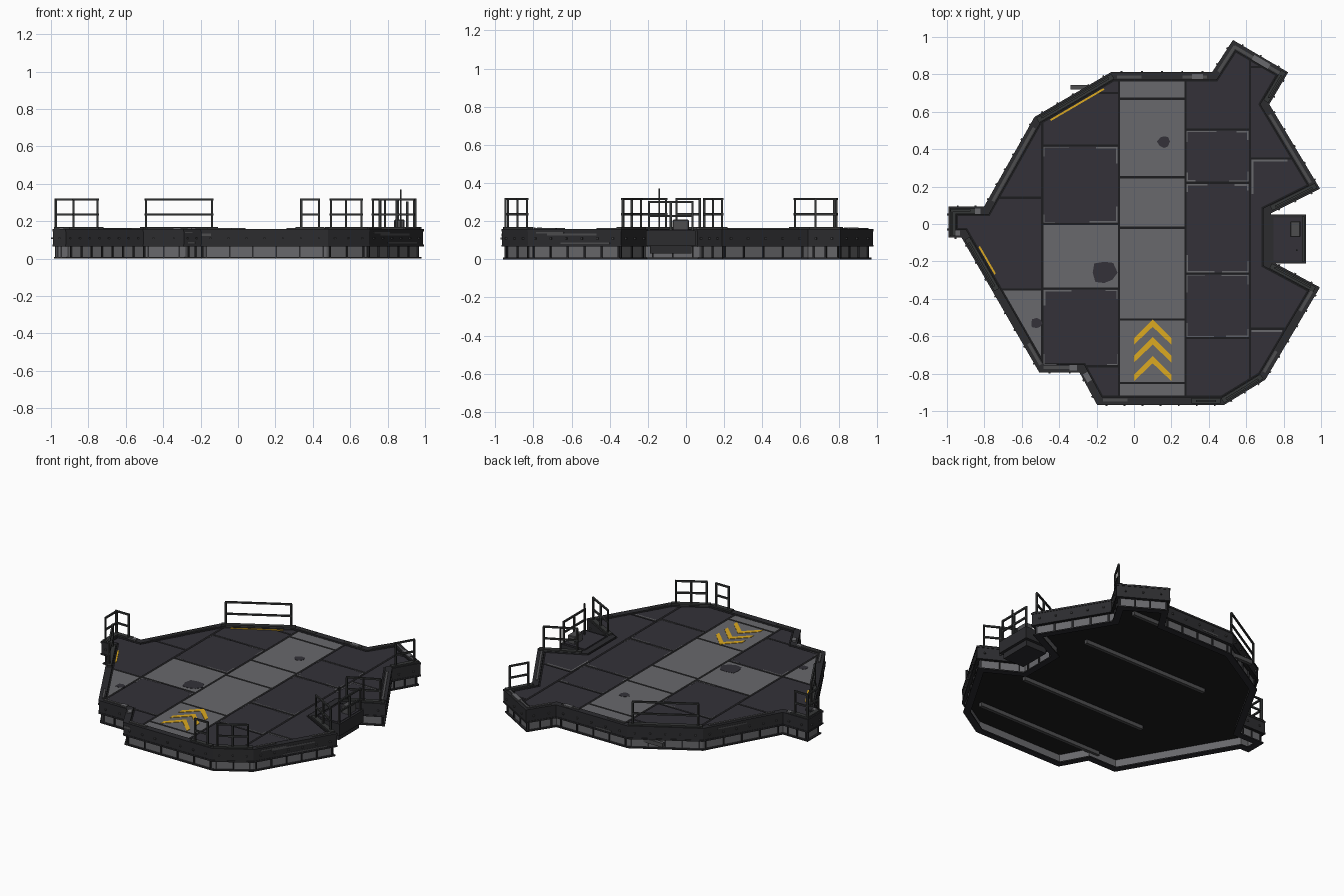
import bpy, bmesh, math, random
from mathutils import Vector, Matrix
from mathutils.geometry import tessellate_polygon

if "Cube" in bpy.data.objects:
    bpy.data.objects.remove(bpy.data.objects["Cube"])
random.seed(4)

def mat(name, r, g, b):
    m = bpy.data.materials.new(name)
    m.diffuse_color = (r, g, b, 1)
    m.use_nodes = True
    m.node_tree.nodes["Principled BSDF"].inputs["Base Color"].default_value = m.diffuse_color
    return m

DARK = mat("dark_deck_plate", .033, .031, .040)
LIGHT = mat("worn_light_grey", .140, .140, .149)
FRAME = mat("frame_charcoal", .025, .025, .028)
SEAM = mat("seam_black", .012, .012, .013)
RAIL = mat("rail_grey", .036, .038, .038)
MID = mat("strip_mid_grey", .075, .075, .078)
YELLOW = mat("hazard_yellow", .72, .40, .015)

# platform outline, counter-clockwise
P = [Vector(p) for p in [
    (-.99, -.07), (-.92, -.07), (-.505, -.79), (-.29, -.79), (-.195, -.965), (.48, -.965),
    (.70, -.83), (.99, -.34), (.73, -.20), (.73, .06), (.99, .19), (.72, .64), (.82, .81),
    (.53, .98), (.42, .81), (-.12, .81), (-.53, .57), (-.80, .09), (-.99, .09)]]
N = len(P)

def edge(i):
    a, b = P[i % N], P[(i + 1) % N]
    d = (b - a).normalized()
    return a, b, d, Vector((-d.y, d.x))

def elen(i):
    return (edge(i)[1] - edge(i)[0]).length

def offset(dist):
    out = []
    for i in range(N):
        n0, n1 = edge(i - 1)[3], edge(i)[3]
        out.append(P[i] + (n0 + n1) * (dist / (1 + n0.dot(n1))))
    return out

def finish(name, bm, *mats, recalc=True):
    if recalc:
        bmesh.ops.recalc_face_normals(bm, faces=bm.faces[:])
    me = bpy.data.meshes.new(name)
    bm.to_mesh(me)
    bm.free()
    for m in mats:
        me.materials.append(m)
    ob = bpy.data.objects.new(name, me)
    bpy.context.collection.objects.link(ob)
    return ob

def prism(bm, pts, z0, z1):
    f = bm.faces.new([bm.verts.new((p[0], p[1], z0)) for p in pts])
    g = bmesh.ops.extrude_face_region(bm, geom=[f])
    bmesh.ops.translate(bm, vec=(0, 0, z1 - z0),
                        verts=[v for v in g["geom"] if isinstance(v, bmesh.types.BMVert)])

def box(bm, x0, x1, y0, y1, z0, z1):
    prism(bm, [(x0, y0), (x1, y0), (x1, y1), (x0, y1)], z0, z1)

def ring(bm, d0, d1, z0, z1):
    vs = [[bm.verts.new((p.x, p.y, z)) for p in offset(d)]
          for d, z in ((d0, z0), (d0, z1), (d1, z1), (d1, z0))]
    for k in range(4):
        for i in range(N):
            j = (i + 1) % N
            bm.faces.new([vs[k][i], vs[k][j], vs[(k + 1) % 4][j], vs[(k + 1) % 4][i]])

def edge_box(bm, i, s0, s1, d0, d1, z0, z1):
    # box that follows an outline edge; s = distance along, d = inward distance
    a, b, d, n = edge(i)
    prism(bm, [a + d * s + n * k for s, k in ((s0, d0), (s1, d0), (s1, d1), (s0, d1))], z0, z1)

def bar(bm, a, b, t):
    a, b = Vector(a), Vector(b)
    v = b - a
    m = Matrix.Translation((a + b) / 2) @ v.to_track_quat('Z', 'Y').to_matrix().to_4x4() \
        @ Matrix.Diagonal((t, t, v.length, 1))
    bmesh.ops.create_cube(bm, size=1, matrix=m)

# main hull slab: black underside and top bed, charcoal sides
bm = bmesh.new()
prism(bm, P, .066, .148)
bmesh.ops.recalc_face_normals(bm, faces=bm.faces[:])
for f in bm.faces:
    f.material_index = 1 if abs(f.normal.z) > .5 else 0
bmesh.ops.triangulate(bm, faces=[f for f in bm.faces if len(f.verts) > 4])
finish("hull_slab", bm, FRAME, SEAM)

# rim, lower lip, bottom flange, stiffeners, skirt
bm = bmesh.new()
ring(bm, -.003, .040, .146, .158)
ring(bm, -.003, .012, .066, .076)
finish("edge_rim", bm, FRAME)
bm = bmesh.new()
ring(bm, .006, .05, 0, .008)
for i in range(N):
    L = elen(i)
    n = max(1, round(L / .125))
    for k in range(n + 1):
        s = .025 + (L - .05) * k / n
        edge_box(bm, i, s - .004, s + .004, .012, .03, .006, .068)
finish("bottom_flange_and_stiffeners", bm, FRAME)
bm = bmesh.new()
ring(bm, .020, .034, .006, .067)
finish("skirt_panels", bm, LIGHT)

# bolts along the side band
bm = bmesh.new()
for i in range(N):
    L = elen(i)
    n = max(1, round(L / .1))
    for k in range(n):
        s = L * (k + .5) / n
        edge_box(bm, i, s - .005, s + .005, -.009, .002, .104, .114)
finish("side_bolts", bm, MID)

# worn patches on the side band
bm = bmesh.new()
for i, s0, s1, z0, z1 in ((6, .05, .22, .134, .142), (6, .12, .42, .124, .134), (6, .2, .5, .08, .088),
                          (3, .02, .1, .136, .141), (3, .05, .13, .08, .088), (4, .0, .05, .12, .135),
                          (14, .3, .42, .08, .09), (16, .1, .3, .13, .138)):
    edge_box(bm, i, s0, s1, -.002, .003, z0, z1)
finish("side_wear", bm, MID)

# underside beams
bm = bmesh.new()
for y in (.73, .27, -.33, -.75):
    box(bm, -.34, .62, y - .012, y + .012, .04, .068)
finish("underside_beams", bm, MID)

# deck tiles: inner outline, cut into triangles, each clipped to the cell
inner = offset(.048)
tris = [[inner[k] for k in t] for t in tessellate_polygon([[p.to_3d() for p in inner]])]

def clip(poly, axis, lim, sign):
    out = []
    for k, q in enumerate(poly):
        p = poly[k - 1]
        a, b = (p[axis] - lim) * sign, (q[axis] - lim) * sign
        if (a < 0) != (b < 0):
            out.append(p.lerp(q, a / (a - b)))
        if b >= 0:
            out.append(q)
    return out

def tile(bm, x0, x1, y0, y1, idx):
    g = .006
    for poly in tris:
        for axis, lim, sign in ((0, x0 + g, 1), (0, x1 - g, -1), (1, y0 + g, 1), (1, y1 - g, -1)):
            poly = clip(poly, axis, lim, sign)
        if len(poly) > 2:
            f = bm.faces.new([bm.verts.new((p.x, p.y, .1525)) for p in poly])
            f.normal_update()
            if f.normal.z < 0:
                f.normal_flip()
            f.material_index = idx

cols = [(-1.1, -.49, (-1, -.35, .14, 1), (0,)), (-.49, -.08, (-1, -.76, -.345, 0, .42, .70, 1), (2,)),
        (-.08, .275, (-1, -.85, -.51, -.02, .25, .67, 1), range(6)),
        (.275, .62, (-1, -.61, -.265, .22, .505, 1), ()), (.62, 1.1, (-1, -.56, .35, .84, 1), ())]
bm = bmesh.new()
wear = bmesh.new()
for x0, x1, ys, lights in cols:
    for k in range(len(ys) - 1):
        lit = k in lights
        tile(bm, x0, x1, ys[k], ys[k + 1], 1 if lit else 0)
        # scuffed edges on the dark inner plates
        if not lit and abs(x0) < .6 and ys[k] > -.9 and ys[k + 1] < .6:
            a, b, c, d = x0 + .007, x1 - .007, ys[k] + .007, ys[k + 1] - .007
            for y, s in ((c, 1), (d, -1)):
                for x, t in ((a, 1), (b, -1)):
                    l, w = random.uniform(.04, .16), random.uniform(.004, .010)
                    box(wear, *sorted((x, x + t * l)), *sorted((y, y + s * w)), .15, .1537)
                    l = random.uniform(.03, .10)
                    box(wear, *sorted((x, x + t * w)), *sorted((y, y + s * l)), .15, .1537)
box(wear, .628, .82, .333, .345, .15, .1537)
box(wear, .628, .638, .16, .34, .15, .1537)
box(wear, .628, .79, -.578, -.567, .15, .1537)
finish("deck_tiles", bm, DARK, LIGHT, recalc=False)
finish("tile_edge_wear", wear, LIGHT)

# dark stains on the light tiles
bm = bmesh.new()
for x, y, r in ((.16, .44, .037), (-.16, -.26, .068), (-.52, -.53, .034), (.01, -.71, .012), (.19, -.71, .012)):
    prism(bm, [(x + r * random.uniform(.75, 1.1) * math.cos(t * math.tau / 8),
                y + r * random.uniform(.75, 1.1) * math.sin(t * math.tau / 8)) for t in range(8)], .15, .1542)
finish("deck_stains", bm, DARK)

# yellow chevrons and edge lines
bm = bmesh.new()
for y in (-.51, -.605, -.705):
    prism(bm, [(0, y - .1), (0, y - .135), (.1, y - .04), (.2, y - .135), (.2, y - .1), (.1, y)], .15, .155)
edge_box(bm, 15, .08, .41, .05, .06, .15, .156)
edge_box(bm, 1, .09, .26, .05, .06, .15, .156)
finish("yellow_markings", bm, YELLOW)

# raised strips on the rim
bm = bmesh.new()
for i in range(N):
    L = elen(i)
    if L < .12 or i in (3, 8):
        continue
    spans = [(.02, L - .02)] if L < .36 else [(.03, .16), (L - .16, L - .03)]
    if i in (10, 16):
        spans = [(.05, L - .05)]
    for s0, s1 in spans:
        edge_box(bm, i, s0, s1, .016, .032, .15, .164)
finish("rim_strips", bm, MID)
bm = bmesh.new()
for i, s0, s1 in ((14, .05, .11), (2, .16, .2), (3, .02, .07), (17, .02, .07), (12, .1, .2), (0, .01, .06)):
    edge_box(bm, i, s0, s1, .008, .036, .15, .166)
finish("rim_worn_plates", bm, LIGHT)

# railings with base plates
rails = bmesh.new()
base = bmesh.new()

def railing(a, b, z0, z1, mid):
    at = lambda p, z: (p.x, p.y, z)
    for p in [a, b] + ([(a + b) / 2] if mid else []):
        bar(rails, at(p, z0), at(p, z1), .011)
    e = (b - a).normalized() * .0055
    for z in (z1, (z0 + z1) / 2 + .003):
        bar(rails, at(a - e, z), at(b + e, z), .011)

for i, t0, t1, mid in ((15, .07, .93, 0), (1, .06, .37, 0), (18, .12, .88, 0), (17, .42, .93, 0),
                       (5, .12, .86, 1), (4, .79, .93, 0), (11, .18, .82, 0), (7, .16, .86, 1), (9, .15, .87, 1)):
    a, b, d, n = edge(i)
    L = elen(i)
    railing(a + d * L * t0 + n * .018, a + d * L * t1 + n * .018, .15, .316, mid)
    edge_box(base, i, max(.005, L * t0 - .03), min(L - .005, L * t1 + .03), .006, .036, .15, .168)

# side landing with its own rail, control box and mast
railing(Vector((.905, -.195)), Vector((.905, .035)), .15, .30, True)
finish("railing_base_plates", base, RAIL)
bar(rails, (.87, -.14, .15), (.87, -.14, .37), .008)
finish("railings_and_mast", rails, RAIL)
bm = bmesh.new()
box(bm, .72, .92, -.21, .05, .07, .152)
box(bm, .74, .90, -.19, .03, .03, .07)
finish("landing_body", bm, FRAME)
bm = bmesh.new()
box(bm, .745, .905, -.195, .035, .15, .156)
finish("landing_plate", bm, DARK)
bm = bmesh.new()
box(bm, .835, .89, -.07, .015, .15, .208)
bmesh.ops.bevel(bm, geom=bm.edges[:], offset=.004, segments=1, affect='EDGES')
finish("control_box", bm, MID)
